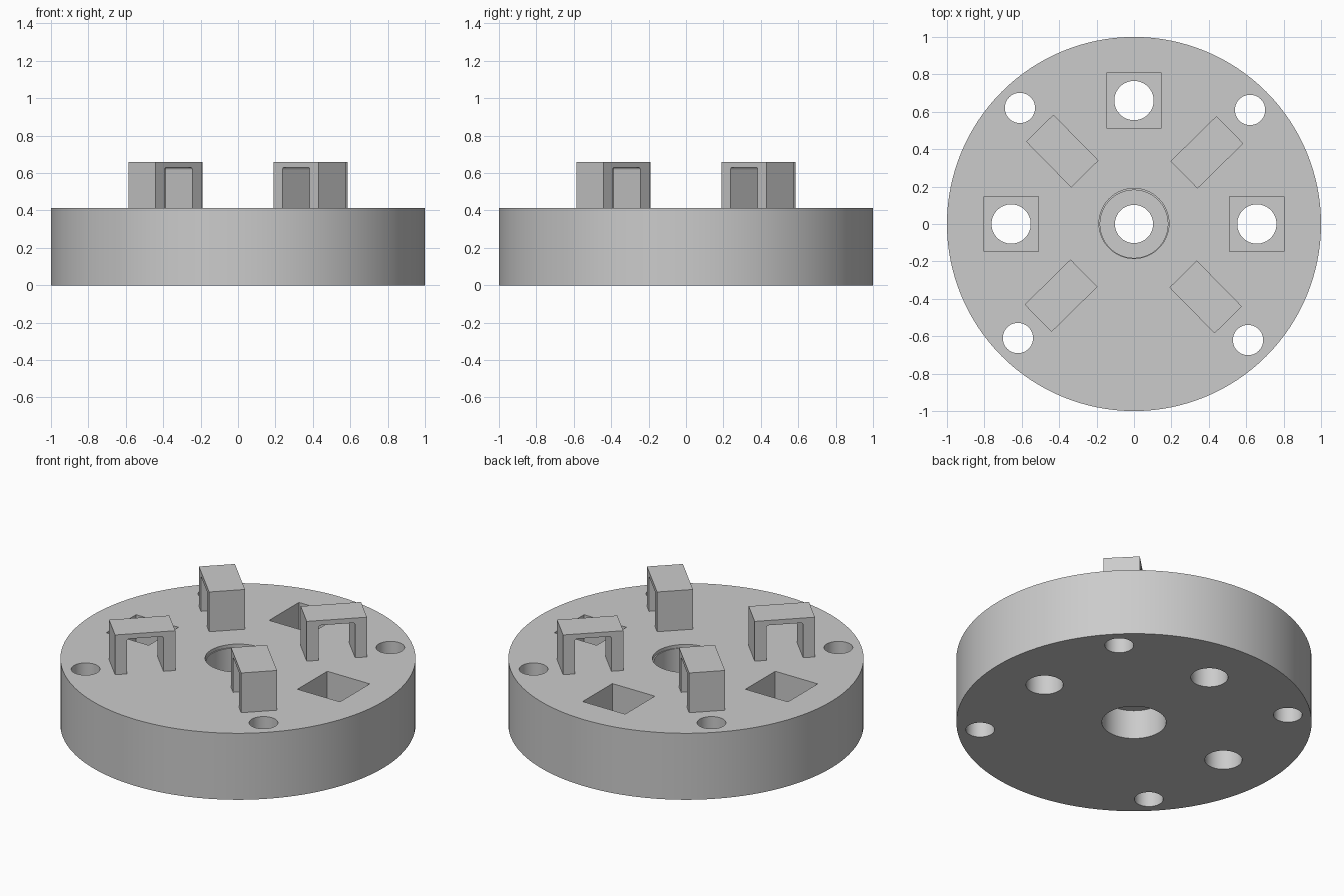
import bpy, math
from mathutils import Matrix, Vector

cube = bpy.data.objects.get("Cube")
if cube:
    bpy.data.objects.remove(cube, do_unlink=True)

grey = bpy.data.materials.new("plain_grey")
grey.use_nodes = True
grey.diffuse_color = (0.6, 0.6, 0.6, 1)
grey.node_tree.nodes["Principled BSDF"].inputs["Base Color"].default_value = (0.6, 0.6, 0.6, 1)

TOP = 0.413


def cylinder(name, radius, z0, z1, x=0, y=0, sides=64):
    bpy.ops.mesh.primitive_cylinder_add(vertices=sides, radius=radius, depth=z1 - z0,
                                        location=(x, y, (z0 + z1) / 2))
    ob = bpy.context.object
    ob.name = name
    ob.data.materials.append(grey)
    return ob


def box(name, x, y, z0, z1, sx, sy):
    bpy.ops.mesh.primitive_cube_add(size=1, location=(x, y, (z0 + z1) / 2))
    ob = bpy.context.object
    ob.name = name
    ob.scale = (sx, sy, z1 - z0)
    bpy.ops.object.transform_apply(location=False, rotation=False)
    ob.data.materials.append(grey)
    return ob


def cut(target, cutter):
    mod = target.modifiers.new("cut", 'BOOLEAN')
    mod.operation = 'DIFFERENCE'
    mod.solver = 'EXACT'
    mod.object = cutter
    bpy.context.view_layer.objects.active = target
    bpy.ops.object.modifier_apply(modifier=mod.name)
    bpy.data.objects.remove(cutter, do_unlink=True)


# Round base
disc = cylinder("base_disc", 1, 0, TOP, sides=128)

# Centre bore: wide recesses above and below a thin web
cut(disc, cylinder("bore", 0.102, -0.1, 0.6))
cut(disc, cylinder("lower_recess", 0.181, -0.1, 0.18))
cut(disc, cylinder("upper_recess", 0.181, 0.24, 0.6))
cut(disc, cylinder("recess_lip", 0.187, TOP - 0.02, 0.6, y=0.003))

# Square pockets with round through holes on three sides
for x, y in ((0.657, 0), (0, 0.66), (-0.657, 0)):
    cut(disc, box("pocket", x, y, 0.2, 0.6, 0.292, 0.292))
    cut(disc, cylinder("pocket_hole", 0.105, -0.1, 0.6, x, y))

# Screw holes near the rim
for k in range(4):
    a = math.radians(44.5 + 90 * k)
    cut(disc, cylinder("screw_hole", 0.081, -0.1, 0.6, 0.87 * math.cos(a), 0.87 * math.sin(a)))

bpy.ops.object.select_all(action='DESELECT')
disc.select_set(True)
bpy.context.view_layer.objects.active = disc
bpy.ops.object.shade_smooth_by_angle(angle=math.radians(30))

# Arched brackets, legs lying along the radius
HALF, WIDE, OPEN, ROOF, R = 0.172, 0.205, 0.104, 0.63, 0.012
profile = [(-HALF, TOP - 0.002), (-HALF, 0.66), (HALF, 0.66), (HALF, TOP - 0.002), (OPEN, TOP - 0.002)]
for side, start in ((1, 0), (-1, 90)):
    for step in range(4):
        a = math.radians(start + 30 * step)
        profile.append((side * (OPEN - R) + R * math.cos(a), ROOF - R + R * math.sin(a)))
profile.append((-OPEN, TOP - 0.002))
n = len(profile)
verts = [(u, s * WIDE / 2, z) for s in (-1, 1) for u, z in profile]
faces = [tuple(range(n))[::-1], tuple(range(n, 2 * n))]
faces += [(i, (i + 1) % n, n + (i + 1) % n, n + i) for i in range(n)]
for k, label in enumerate(("back_left", "back_right", "front_right", "front_left")):
    mesh = bpy.data.meshes.new("bracket_" + label)
    mesh.from_pydata(verts, [], faces)
    # Turn faces outward
    import bmesh
    bm = bmesh.new()
    bm.from_mesh(mesh)
    bmesh.ops.recalc_face_normals(bm, faces=bm.faces)
    bm.to_mesh(mesh)
    bm.free()
    mesh.materials.append(grey)
    bracket = bpy.data.objects.new("bracket_" + label, mesh)
    bpy.context.collection.objects.link(bracket)
    bracket.matrix_world = Matrix.Rotation(math.radians(44.5 + 90 * k), 4, 'Z') @ Matrix.Translation(Vector((0.547, 0, 0)))
